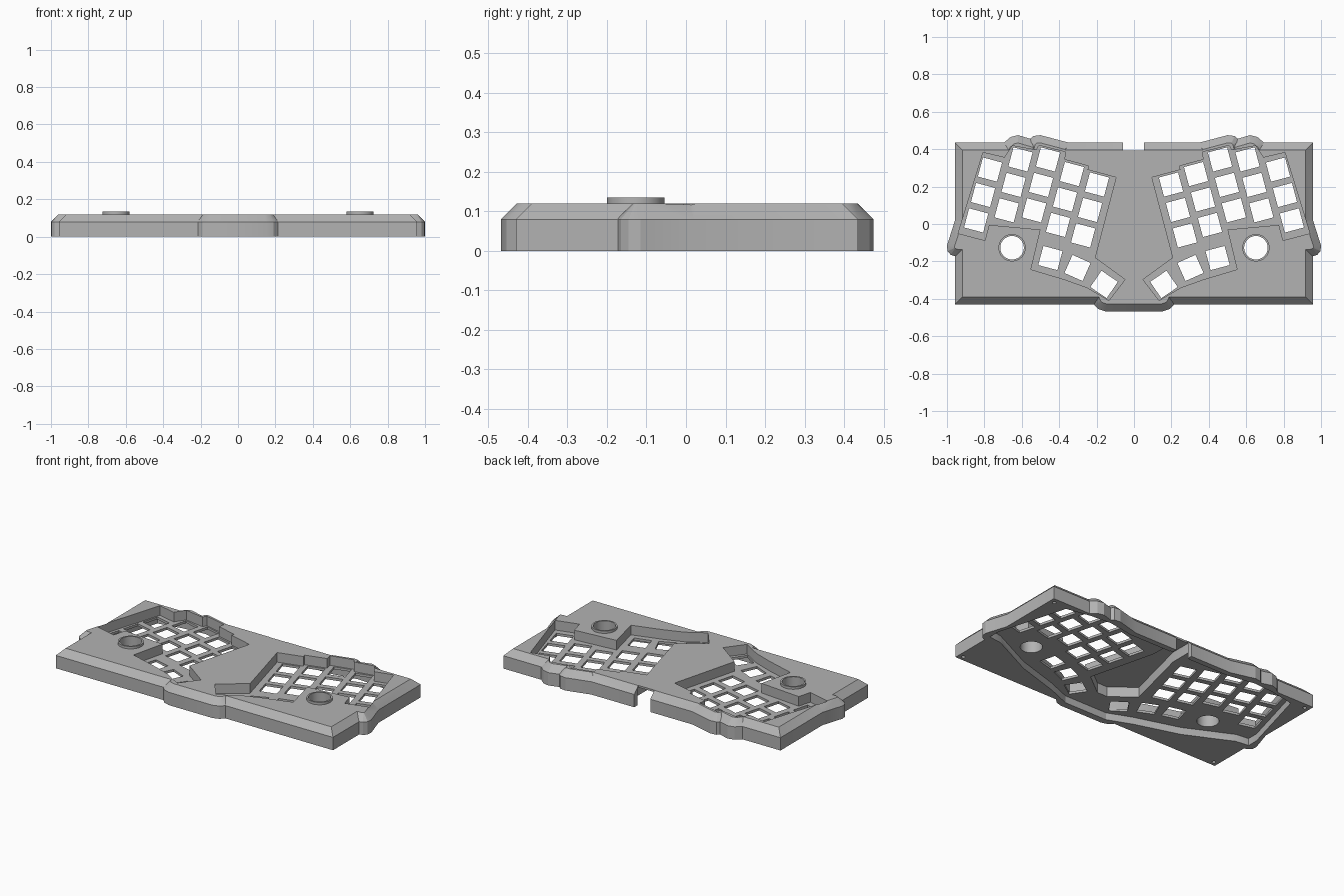
import bpy, bmesh, math
from mathutils import Vector

cube = bpy.data.objects.get("Cube")
if cube:
    bpy.data.objects.remove(cube, do_unlink=True)

# One grey plastic for the whole case
grey = bpy.data.materials.new("grey_plastic")
grey.use_nodes = True
colour = (0.45, 0.45, 0.45, 1)
grey.diffuse_color = colour
grey.node_tree.nodes["Principled BSDF"].inputs["Base Color"].default_value = colour

TOP, EDGE, CHAMFER = 0.12, 0.08, 0.04


def ccw(pts):
    area = sum(a[0] * b[1] - b[0] * a[1] for a, b in zip(pts, pts[1:] + pts[:1]))
    return list(pts) if area > 0 else list(reversed(pts))


def flip(pts):
    return [(-x, y) for x, y in pts]


def both(half):
    """Close a half outline with its mirror image."""
    return list(half) + list(reversed(flip(half)))


def inset(pts, d):
    """Mitred inset of a counter-clockwise outline."""
    out = []
    for i, p in enumerate(pts):
        p, a, b = Vector(p), Vector(pts[i - 1]), Vector(pts[(i + 1) % len(pts)])
        e, f = (p - a).normalized(), (b - p).normalized()
        m, n = Vector((-e.y, e.x)), Vector((-f.y, f.x))
        out.append(tuple(p + (m + n) * d / (1 + m.dot(n))))
    return out


def loft(bm, rings):
    """Closed solid through a stack of (outline, height) rings."""
    loops = [[bm.verts.new((x, y, z)) for x, y in pts] for pts, z in rings]
    bm.faces.new(loops[0][::-1])
    bm.faces.new(loops[-1])
    count = len(loops[0])
    for lo, hi in zip(loops, loops[1:]):
        for i in range(count):
            j = (i + 1) % count
            bm.faces.new((lo[i], lo[j], hi[j], hi[i]))


def solid(name, stacks):
    bm = bmesh.new()
    for rings in stacks:
        loft(bm, rings)
    mesh = bpy.data.meshes.new(name)
    bm.to_mesh(mesh)
    bm.free()
    mesh.materials.append(grey)
    obj = bpy.data.objects.new(name, mesh)
    bpy.context.collection.objects.link(obj)
    return obj


def prisms(name, outlines, z0, z1):
    return solid(name, [[(ccw(o), z0), (ccw(o), z1)] for o in outlines])


def chamfered(name, outlines):
    return solid(name, [[(ccw(o), 0), (ccw(o), EDGE), (inset(ccw(o), CHAMFER), TOP)]
                        for o in outlines])


def combine(target, tool, operation):
    mod = target.modifiers.new(tool.name, 'BOOLEAN')
    mod.operation, mod.object, mod.solver = operation, tool, 'EXACT'
    bpy.context.view_layer.update()
    graph = bpy.context.evaluated_depsgraph_get()
    result = bpy.data.meshes.new_from_object(target.evaluated_get(graph))
    target.modifiers.clear()
    target.data = result
    bpy.data.objects.remove(tool, do_unlink=True)


def square(cx, cy, half, degrees):
    c, s = math.cos(math.radians(degrees)), math.sin(math.radians(degrees))
    return [(cx + c * u - s * v, cy + s * u + c * v)
            for u, v in ((-half, -half), (half, -half), (half, half), (-half, half))]


def circle(cx, cy, r, n=48):
    return [(cx + r * math.cos(math.tau * i / n), cy + r * math.sin(math.tau * i / n))
            for i in range(n)]


def pair(outlines):
    return outlines + [flip(o) for o in outlines]


# Main tray with chamfered top edge
case = chamfered("keyboard_case", [both([(0.957, -0.43), (0.957, 0.435)])])

# Bulges around the key clusters
inner_bump = [(0.33, 0.30), (0.33, 0.43), (0.50, 0.475), (0.54, 0.47), (0.565, 0.445), (0.60, 0.30)]
outer_bump = [(0.50, 0.30), (0.50, 0.44), (0.62, 0.475), (0.66, 0.465), (0.695, 0.435), (0.76, 0.30)]
side_ear = [(0.90, 0.18), (0.957, 0.02), (1.0, -0.115), (0.997, -0.145),
            (0.98, -0.165), (0.95, -0.175), (0.80, -0.175)]
front_bump = both([(0.15, -0.468), (0.19, -0.455), (0.215, -0.43), (0.26, -0.30)])
for name, outlines in (("inner_bump", pair([inner_bump])), ("outer_bump", pair([outer_bump])),
                       ("side_ear", pair([side_ear])), ("front_bump", [front_bump])):
    combine(case, chamfered(name, outlines), 'UNION')

# Raised collars round the dials
DIAL = (0.652, -0.127)
combine(case, prisms("dial_collar", pair([circle(*DIAL, 0.073)]), 0.1, 0.135), 'UNION')

# Recessed key wells
well = [(0.096, 0.249), (0.248, 0.29), (0.243, 0.31), (0.373, 0.345), (0.365, 0.385),
        (0.508, 0.42), (0.523, 0.395), (0.65, 0.418), (0.692, 0.355), (0.807, 0.382),
        (0.94, -0.05), (0.797, -0.088), (0.775, -0.005), (0.50, -0.03), (0.551, -0.243),
        (0.37, -0.297), (0.25, -0.34), (0.134, -0.409), (0.048, -0.297), (0.209, -0.18)]
combine(case, prisms("key_well", pair([well]), 0.06, 0.2), 'DIFFERENCE')

# Hollow underside, and the deeper pocket beneath the centre
cavity = both([(0.15, -0.425), (0.30, -0.365), (0.58, -0.28), (0.87, -0.14), (0.955, -0.13),
               (0.955, -0.06), (0.83, 0.39), (0.67, 0.42), (0.53, 0.43), (0.36, 0.40)])
combine(case, prisms("cavity", [cavity], -0.05, 0.045), 'DIFFERENCE')
pocket = both([(0.035, -0.28), (0.178, -0.17), (0.07, 0.26), (0.07, 0.405)])
combine(case, prisms("pocket", [pocket], -0.02, 0.108), 'DIFFERENCE')

# Cable notch at the back
notch = [(-0.058, 0.393), (0.053, 0.393), (0.053, 0.6), (-0.058, 0.6)]
combine(case, prisms("cable_notch", [notch], -0.1, 0.3), 'DIFFERENCE')

# Key holes: staggered columns plus the thumb fan
keys = [square(0.16, -0.323, 0.053, 34), square(0.302, -0.235, 0.053, 24),
        square(0.447, -0.182, 0.053, 15)]
for x, y in ((0.198, 0.211), (0.332, 0.267), (0.46, 0.345), (0.607, 0.345), (0.77, 0.291)):
    for row in range(3):
        keys.append(square(x + 0.037 * row, y - 0.136 * row, 0.053, 15))
combine(case, prisms("key_holes", pair(keys), 0.02, 0.09), 'DIFFERENCE')

# Dial bores and screw holes
combine(case, prisms("dial_bore", pair([circle(*DIAL, 0.063)]), -0.1, 0.3), 'DIFFERENCE')
screws = [circle(0.925, y, 0.011, 16) for y in (-0.40, 0.40)]
combine(case, prisms("screw_holes", pair(screws), -0.05, 0.05), 'DIFFERENCE')

bpy.ops.object.select_all(action='DESELECT')
case.select_set(True)
bpy.context.view_layer.objects.active = case
bpy.ops.object.shade_smooth_by_angle(angle=math.radians(20))
